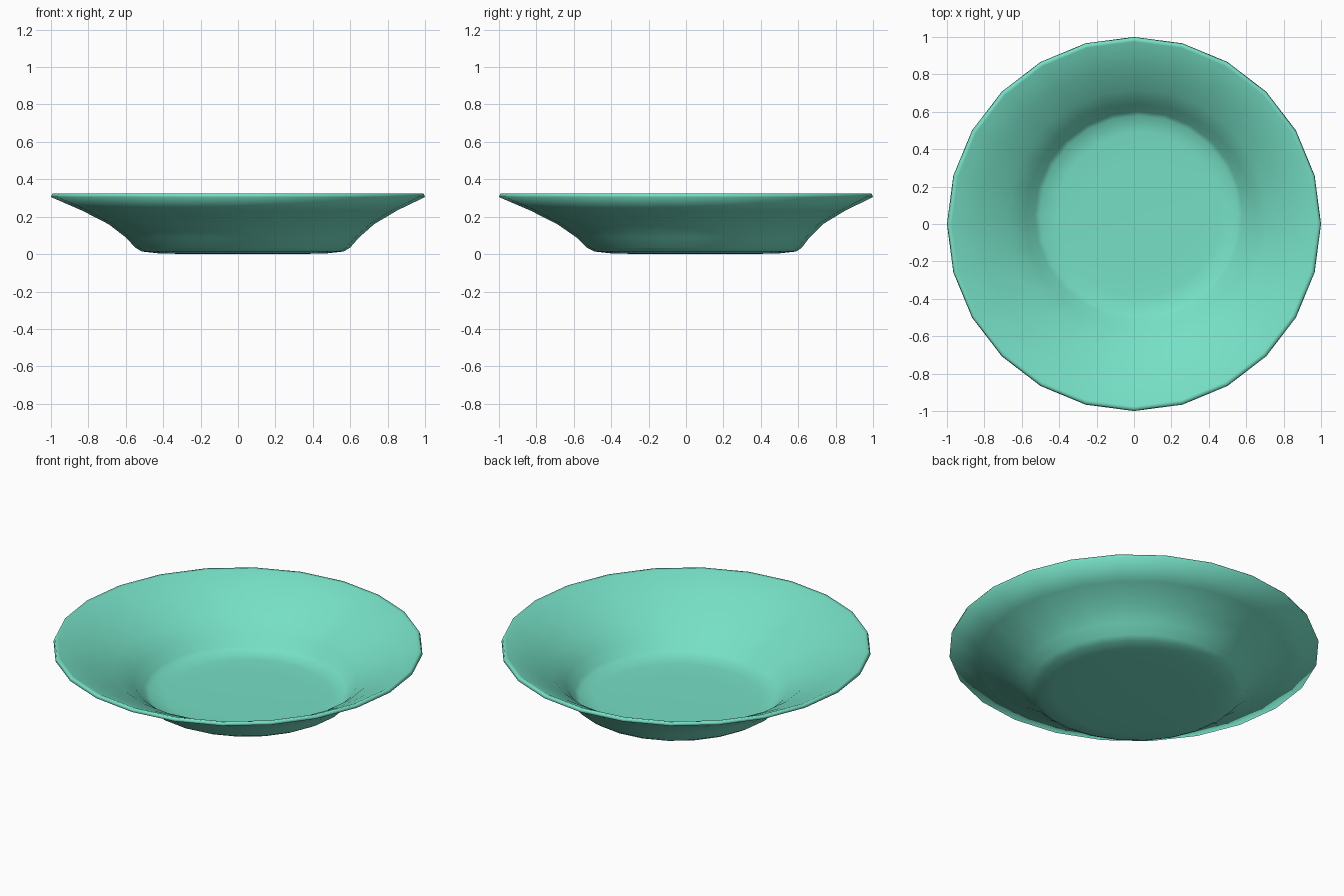
import bpy, bmesh, math

SIDES = 24
# radius, height, centre x, centre y: underside outward, over the rim, back to the inner floor
PROFILE = [
    (0.28, 0.000, 0.025, 0.05), (0.45, 0.004, 0.025, 0.05),
    (0.54, 0.014, 0.025, 0.05), (0.575, 0.035, 0.025, 0.045),
    (0.622, 0.088, 0.024, 0.038), (0.71, 0.160, 0.018, 0.022),
    (0.842, 0.233, 0.008, 0.01), (1.00, 0.305, 0, 0),
    (0.993, 0.323, 0, 0), (0.975, 0.320, 0, 0),
    (0.835, 0.250, 0.008, 0.01), (0.698, 0.177, 0.018, 0.022),
    (0.606, 0.103, 0.024, 0.038), (0.557, 0.046, 0.025, 0.045),
    (0.53, 0.027, 0.025, 0.05), (0.44, 0.018, 0.025, 0.05), (0.28, 0.016, 0.025, 0.05),
]

# Bowl: stacked rings, base slightly off-centre from the rim
bm = bmesh.new()
rings = []
for r, z, cx, cy in PROFILE:
    rings.append([bm.verts.new((cx + r * math.cos(2 * math.pi * i / SIDES),
                                cy + r * math.sin(2 * math.pi * i / SIDES), z))
                  for i in range(SIDES)])
for a, b in zip(rings, rings[1:]):
    for i in range(SIDES):
        j = (i + 1) % SIDES
        bm.faces.new((a[i], a[j], b[j], b[i]))
bm.faces.new(rings[0])
bm.faces.new(rings[-1])
bmesh.ops.recalc_face_normals(bm, faces=bm.faces)
for f in bm.faces:
    f.smooth = True
mesh = bpy.data.meshes.new("bowl")
bm.to_mesh(mesh)
bm.free()

bowl = bpy.data.objects.new("bowl", mesh)
bpy.context.collection.objects.link(bowl)

# Mint glaze
mat = bpy.data.materials.new("mint_glaze")
mat.diffuse_color = (0.18, 0.74, 0.56, 1)
mesh.materials.append(mat)
